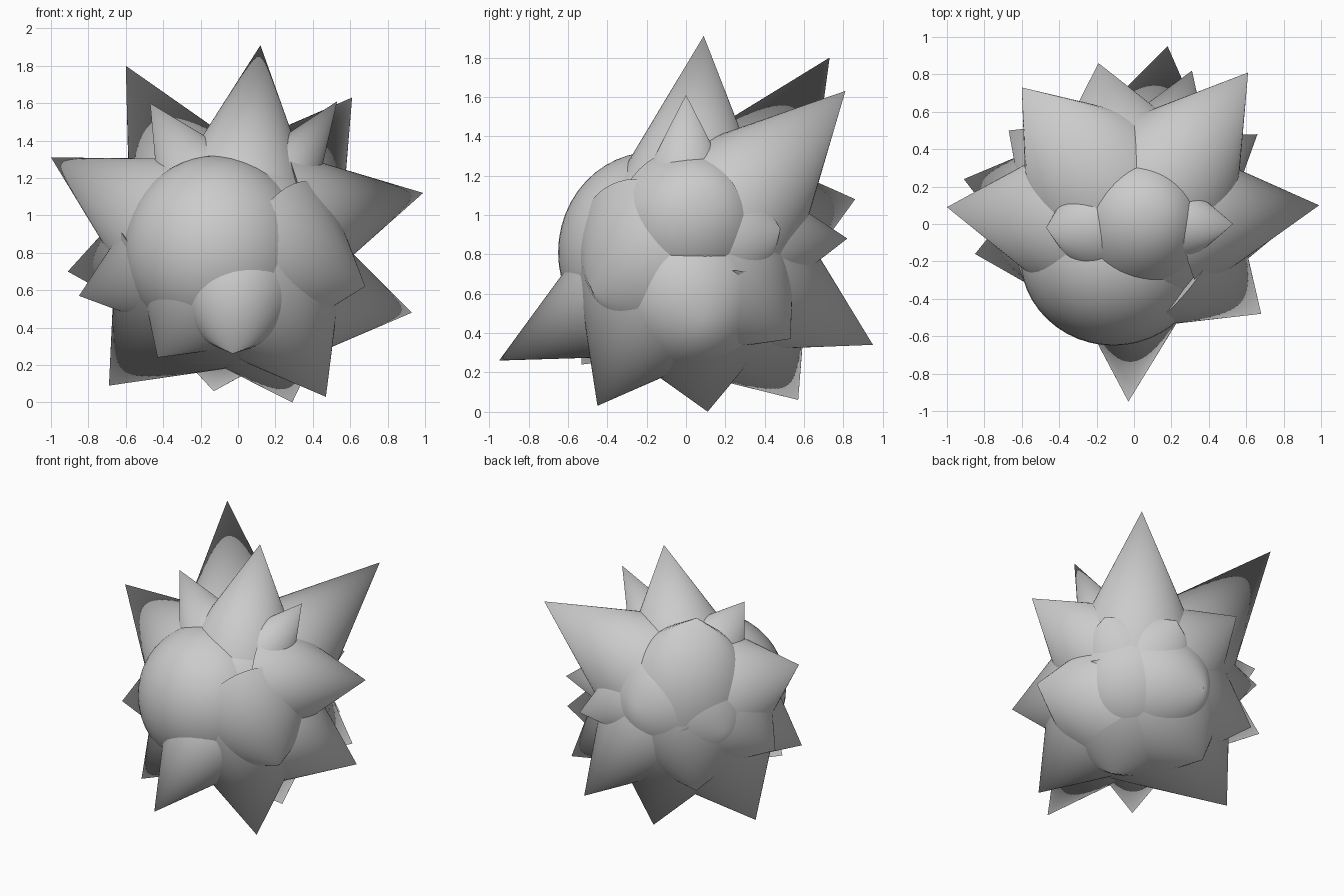
import bpy
from math import radians, tan
from mathutils import Vector

if "Cube" in bpy.data.objects:
    bpy.data.objects.remove(bpy.data.objects["Cube"])

CORE_Z = 0.85
SINK = 0.34  # distance of each spike's base from the point it grows out of


def smooth(obj):
    bpy.ops.object.select_all(action='DESELECT')
    obj.select_set(True)
    bpy.context.view_layer.objects.active = obj
    bpy.ops.object.shade_smooth_by_angle()


def ball(name, centre, scale):
    bpy.ops.mesh.primitive_uv_sphere_add(segments=48, ring_count=24, radius=1,
                                         location=centre)
    obj = bpy.context.object
    obj.scale = scale
    obj.name = name
    smooth(obj)


def spike(name, tip, half_angle, root_z=CORE_Z):
    """Cone growing out of the middle axis at root_z, with its point at tip."""
    tip = Vector(tip)
    ray = tip - Vector((0, 0, root_z))
    axis = ray.normalized()
    depth = ray.length - SINK
    bpy.ops.mesh.primitive_cone_add(vertices=48, radius1=depth * tan(radians(half_angle)),
                                    radius2=0, depth=depth,
                                    location=tip - axis * depth / 2)
    obj = bpy.context.object
    obj.rotation_euler = axis.to_track_quat('Z', 'Y').to_euler()
    obj.name = name
    smooth(obj)


# Round core, and the broad blunt bulge on the front
ball("core", (0, 0, CORE_Z), (0.5, 0.5, 0.5))
ball("front_bulge", (-0.11, -0.17, 0.81), (0.5, 0.48, 0.51))

# Spikes: tip position, half angle in degrees, optional root height
upper = [
    ((0.12, 0.09, 1.91), 26), ((-0.60, 0.73, 1.80), 23, 0.68),
    ((0.61, 0.81, 1.63), 24, 0.78), ((-0.47, -0.02, 1.60), 27),
    ((0.53, 0.00, 1.61), 22), ((-1.00, 0.09, 1.31), 29, 0.74),
    ((0.99, 0.10, 1.12), 29, 0.9),
]
middle = [
    ((-0.91, 0.24, 0.70), 37), ((-0.85, -0.16, 0.57), 38),
    ((0.93, 0.08, 0.48), 34, 0.66), ((0.68, -0.48, 0.62), 40),
    ((-0.19, 0.86, 1.08), 38), ((0.31, 0.82, 0.88), 33),
    ((0.66, 0.48, 0.93), 34), ((-0.67, 0.50, 0.88), 43),
]
lower = [
    ((-0.03, -0.95, 0.26), 26, 0.76), ((-0.43, -0.53, 0.24), 37),
    ((0.47, -0.45, 0.03), 33), ((0.29, 0.11, 0.00), 44),
    ((-0.69, 0.16, 0.09), 39), ((-0.13, 0.57, 0.06), 40),
    ((0.18, 0.95, 0.34), 30), ((0.58, 0.53, 0.37), 37),
    ((-0.52, 0.62, 0.44), 42),
]
for label, group in (("upper", upper), ("middle", middle), ("lower", lower)):
    for i, spec in enumerate(group, 1):
        spike(f"{label}_spike_{i}", *spec)
